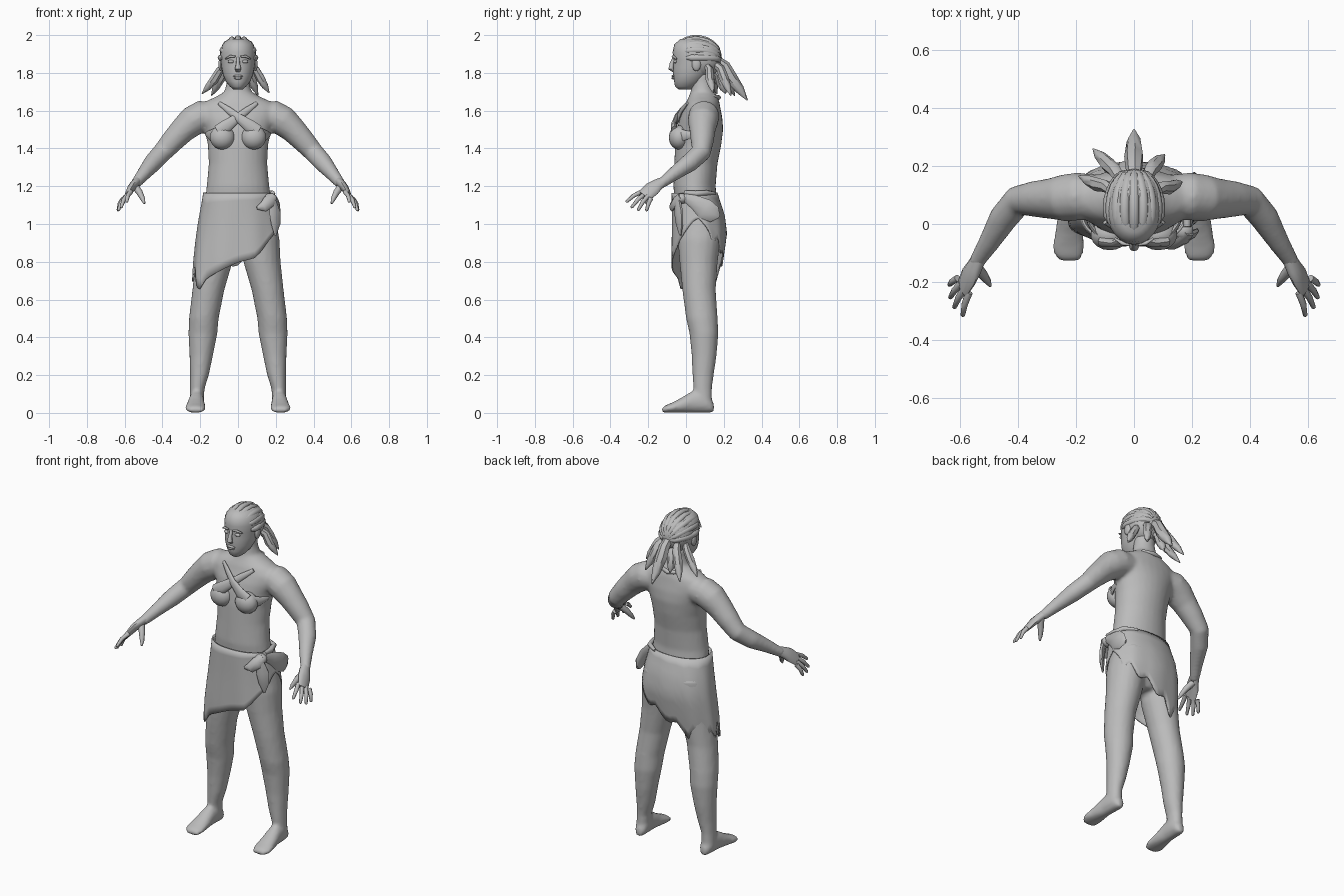
import bpy, bmesh, math
from mathutils import Vector as V

mat = bpy.data.materials.new("plain_grey")
mat.diffuse_color = (0.5, 0.5, 0.5, 1)


def finish(name, bm, angle=50):
    bmesh.ops.recalc_face_normals(bm, faces=bm.faces)
    me = bpy.data.meshes.new(name)
    bm.to_mesh(me)
    bm.free()
    me.materials.append(mat)
    for p in me.polygons:
        p.use_smooth = True
    me.set_sharp_from_angle(angle=math.radians(angle))
    ob = bpy.data.objects.new(name, me)
    bpy.context.collection.objects.link(ob)
    return ob


def add_loft(bm, sections, n=16):
    """Closed loft; each section is centre, half-axis u, half-axis v."""
    rings = []
    for c, u, v in sections:
        rings.append([bm.verts.new(c + u * math.cos(2 * math.pi * i / n) + v * math.sin(2 * math.pi * i / n))
                      for i in range(n)])
    for a, b in zip(rings, rings[1:]):
        for i in range(n):
            j = (i + 1) % n
            bm.faces.new((a[i], a[j], b[j], b[i]))
    bm.faces.new(rings[0])
    bm.faces.new(rings[-1])


def stack(rows):
    """Horizontal sections from z, centre x, half width, front y, back y."""
    return [(V((cx, (f + b) / 2, z)), V((rx, 0, 0)), V((0, (b - f) / 2, 0))) for z, cx, rx, f, b in rows]


def path(pts, radii, ref=(0, 1, 0)):
    """Sections along a path; a radius may be (across, along ref)."""
    pts = [V(p) for p in pts]
    out = []
    for i, p in enumerate(pts):
        t = (pts[min(i + 1, len(pts) - 1)] - pts[max(i - 1, 0)]).normalized()
        u = t.cross(V(ref)).normalized()
        v = u.cross(t)
        r = radii[i] if isinstance(radii[i], tuple) else (radii[i], radii[i])
        out.append((p, u * r[0], v * r[1]))
    return out


def tube(name, pts, radii, n=8, ref=(0, 1, 0)):
    bm = bmesh.new()
    add_loft(bm, path(pts, radii, ref), n)
    return finish(name, bm)


def ball(name, c, r, seg=16):
    bm = bmesh.new()
    bmesh.ops.create_uvsphere(bm, u_segments=seg, v_segments=seg // 2 + 2, radius=1)
    for v in bm.verts:
        v.co = V((v.co.x * r[0] + c[0], v.co.y * r[1] + c[1], v.co.z * r[2] + c[2]))
    return finish(name, bm)


def lerp(table, x):
    for (a, p), (b, q) in zip(table, table[1:]):
        if x <= b:
            return p + (q - p) * max(0, (x - a) / (b - a))
    return table[-1][1]


def flip(pts, s):
    return [(s * x, y, z) for x, y, z in pts]


# Body: torso, legs, feet and arms merged into one skin
body = bmesh.new()
add_loft(body, stack([
    (.84, 0, .06, .01, .13), (.92, 0, .17, -.03, .19), (1.02, 0, .185, -.05, .19), (1.12, 0, .175, -.06, .165),
    (1.2, 0, .166, -.067, .157), (1.32, 0, .155, -.062, .167), (1.42, 0, .16, -.058, .187), (1.5, 0, .177, -.048, .197),
    (1.56, 0, .205, -.033, .193), (1.61, 0, .222, -.012, .183), (1.645, 0, .18, 0, .177), (1.675, 0, .115, .015, .167),
    (1.7, 0, .072, .025, .152), (1.75, 0, .06, .03, .142), (1.8, 0, .06, .03, .142)]), 28)
for s in (1, -1):
    add_loft(body, stack([(z, s * cx, rx, f, b) for z, cx, rx, f, b in (
        (1.05, .1, .095, -.04, .19), (.92, .117, .103, -.045, .185), (.8, .127, .099, -.035, .168),
        (.65, .157, .085, -.02, .158), (.5, .181, .079, 0, .168), (.42, .186, .077, .018, .172),
        (.3, .195, .062, .03, .162), (.2, .204, .05, .034, .147), (.13, .215, .039, .038, .138),
        (.05, .219, .037, .05, .138))]), 18)
    # foot runs from heel to toe: y, centre x, half width, height
    add_loft(body, [(V((s * cx, y, h / 2)), V((w, 0, 0)), V((0, 0, h / 2))) for y, cx, w, h in (
        (.148, .216, .018, .05), (.125, .216, .036, .09), (.08, .218, .041, .12), (.03, .22, .042, .115),
        (-.03, .223, .05, .078), (-.08, .226, .056, .052), (-.11, .225, .05, .04), (-.128, .222, .035, .026))], 14)
    add_loft(body, path(flip([(.12, .1, 1.575), (.19, .095, 1.572), (.24, .09, 1.545), (.29, .087, 1.5),
                              (.345, .086, 1.442), (.4, .08, 1.38), (.45, .02, 1.325), (.5, -.065, 1.265),
                              (.535, -.12, 1.222), (.545, -.14, 1.21)], s),
                        [.07, .083, .081, .07, .062, .053, .05, .037, .029, .027]), 16)
ob = finish("body", body)
m = ob.modifiers.new("merge", 'REMESH')
m.mode = 'VOXEL'
m.voxel_size = .011
m.use_smooth_shade = True
m = ob.modifiers.new("soften", 'SMOOTH')
m.factor = .5
m.iterations = 5

# Hands: palm, four fingers and thumb
tips = [(.59, -.318, 1.115), (.62, -.29, 1.085), (.634, -.255, 1.07), (.636, -.21, 1.068)]
for s in (1, -1):
    tube("palm", flip([(.53, -.11, 1.23), (.55, -.15, 1.208), (.568, -.18, 1.186), (.59, -.222, 1.148)], s),
         [(.024, .024), (.034, .023), (.043, .02), (.038, .012)], 12, (s * .6, .35, .75))
    for i, t in enumerate(tips):
        a = V((.568 + .013 * i, -.235 + .016 * i, 1.17 - .012 * i))
        b = V(t)
        mid = (a + b) / 2 + V((.004, 0, .008))
        tube("finger", flip([a, mid, b.lerp(mid, .1), b], s), [.013, .0115, .008, .003])
    tube("thumb", flip([(.545, -.145, 1.2), (.52, -.175, 1.165), (.503, -.198, 1.13), (.495, -.213, 1.108)], s),
         [.02, .017, .012, .005])

# Head with face
head = bmesh.new()
add_loft(head, stack([
    (1.713, 0, .025, -.04, .03), (1.728, 0, .043, -.058, .06), (1.755, 0, .065, -.063, .09), (1.79, 0, .08, -.068, .12),
    (1.83, 0, .088, -.068, .15), (1.87, 0, .093, -.066, .165), (1.91, 0, .094, -.071, .165), (1.95, 0, .083, -.062, .15),
    (1.98, 0, .05, -.03, .12)]), 24)
finish("head", head)
tube("nose", [(0, -.06, 1.885), (0, -.074, 1.85), (0, -.08, 1.822), (0, -.066, 1.808)],
     [(.008, .008), (.01, .012), (.017, .014), (.012, .006)])
for z, w in ((1.783, .026), (1.772, .022)):
    ball("lip", (0, -.066, z), (w, .011, .007), 12)
for s in (1, -1):
    ball("eye", (s * .037, -.057, 1.86), (.017, .01, .009), 12)
    tube("eyebrow", flip([(.015, -.071, 1.886), (.04, -.067, 1.888), (.066, -.05, 1.874)], s), [.005, .007, .004])
    ball("ear", (s * .092, .055, 1.845), (.012, .024, .036), 12)

# Hair: cap, combed-back locks and hanging tails
ball("hair_cap", (0, .08, 1.878), (.098, .11, .108), 20)
for k in range(-4, 5):
    phi = math.radians(k * 21)
    t0 = 30 + abs(k) * 9
    pts = []
    for i in range(9):
        t = math.radians(t0 + (166 - t0) * i / 8)
        pts.append((.09 * math.sin(phi) * math.sin(t), .054 - .126 * math.cos(t),
                    1.868 + .115 * math.cos(phi) * math.sin(t)))
    tube("hair_lock", pts, [.009] + [.018] * 7 + [.012], 8, (1, 0, 0))
tails = [((0, .16, 1.87), (0, .235, 1.78), (0, .325, 1.655), .034),
         ((-.045, .15, 1.85), (-.09, .205, 1.775), (-.14, .258, 1.68), .026),
         ((.04, .15, 1.85), (.07, .2, 1.775), (.105, .238, 1.68), .026),
         ((-.07, .11, 1.84), (-.125, .135, 1.765), (-.19, .165, 1.69), .024),
         ((.07, .11, 1.84), (.12, .125, 1.77), (.165, .145, 1.695), .024),
         ((-.02, .14, 1.82), (-.035, .185, 1.75), (-.04, .21, 1.69), .026)]
for a, b, c, r in tails:
    a, b, c = V(a), V(b), V(c)
    tube("hair_tail", [a, (a + b) / 2 + V((0, .008, .01)), b, b.lerp(c, .55), c], [r * .7, r * .9, r, r * .75, .003], 7,
         (1, .2, .3))

# Chest wrap: cups, crossed straps and neck band
for s in (1, -1):
    ball("chest_cup", (s * .083, -.036, 1.458), (.067, .055, .064), 18)
    tube("chest_strap", flip([(.105, -.06, 1.49), (.06, -.066, 1.52), (0, -.046 - .006 * s, 1.565),
                              (-.05, -.024, 1.603), (-.1, .006, 1.64)], s),
         [(.035, .02), (.034, .014), (.022, .01), (.018, .009), (.01, .007)], 10)
    tube("side_wrap", flip([(.12, -.045, 1.47), (.152, .0, 1.47), (.168, .05, 1.475)], s),
         [(.04, .012), (.025, .008), (.012, .005)], 8, (1, -.4, 0))
tube("neck_band", [(-.1, .07, 1.672), (-.06, .15, 1.675), (0, .172, 1.67), (.06, .15, 1.675), (.1, .07, 1.672)],
     [.007, .011, .013, .011, .007])

# Wrapped skirt with a slanting ragged hem (angle 0 = +x, 90 = back)
hem = [(0, 1.03), (18, .97), (30, .89), (42, .93), (62, .84), (76, .86), (92, .77), (104, .79), (120, .69), (130, .75),
       (150, .65), (163, .75), (176, .69), (190, .78), (213, .645), (226, .71), (248, .75), (272, .8), (290, .82),
       (315, .91), (335, .97), (348, 1.01), (360, 1.03)]
rx = [(.64, .24), (.8, .232), (.92, .22), (1.02, .206), (1.16, .18)]
front = [(.64, -.07), (.8, -.075), (1.0, -.072), (1.16, -.072)]
back = [(.64, .16), (.8, .19), (.95, .212), (1.05, .2), (1.16, .163)]
N, M = 72, 9
bm = bmesh.new()
rows = []
for i in range(N):
    deg = 360 * i / N
    a = math.radians(deg)
    low = lerp(hem, deg)
    col = []
    for j in range(M + 1):
        z = 1.165 + (low - 1.165) * j / M
        f, b = lerp(front, z), lerp(back, z)
        fold = 1 + .018 * math.sin(a * 9) * j / M
        c, s = math.cos(a), math.sin(a)
        col.append(bm.verts.new((lerp(rx, z) * fold * math.copysign(abs(c) ** .9, c),
                                 (f + b) / 2 + (b - f) / 2 * fold * math.copysign(abs(s) ** .9, s), z)))
    rows.append(col)
for i in range(N):
    a, b = rows[i], rows[(i + 1) % N]
    for j in range(M):
        bm.faces.new((a[j], b[j], b[j + 1], a[j + 1]))
m = finish("skirt", bm).modifiers.new("cloth", 'SOLIDIFY')
m.thickness = .008
m.offset = 0

# Skirt knot and loose ends on the hip
ball("skirt_knot", (.17, -.022, 1.135), (.036, .034, .028), 10)
tube("knot_fold", [(.19, -.03, 1.15), (.165, -.055, 1.12), (.135, -.075, 1.09), (.1, -.08, 1.085)],
     [(.02, .012), (.035, .016), (.028, .014), (.008, .006)], 8)
tube("knot_drape", [(.18, -.045, 1.13), (.195, -.04, 1.06), (.2, -.035, 1.0), (.198, -.03, .94)],
     [(.02, .014), (.036, .014), (.03, .012), (.006, .005)], 7, (.6, -.8, 0))
tube("knot_end", [(.185, -.01, 1.145), (.2, .05, 1.115), (.212, .1, 1.08), (.214, .15, 1.05), (.205, .175, 1.04)],
     [(.022, .012), (.038, .013), (.055, .012), (.045, .01), (.012, .006)], 8, (1, 0, 0))
tube("waist_roll", [(.183, -.01, 1.165), (.182, .05, 1.16), (.165, .11, 1.165), (.1, .153, 1.162)],
     [.012, .016, .014, .008], 8, (0, 0, 1))
